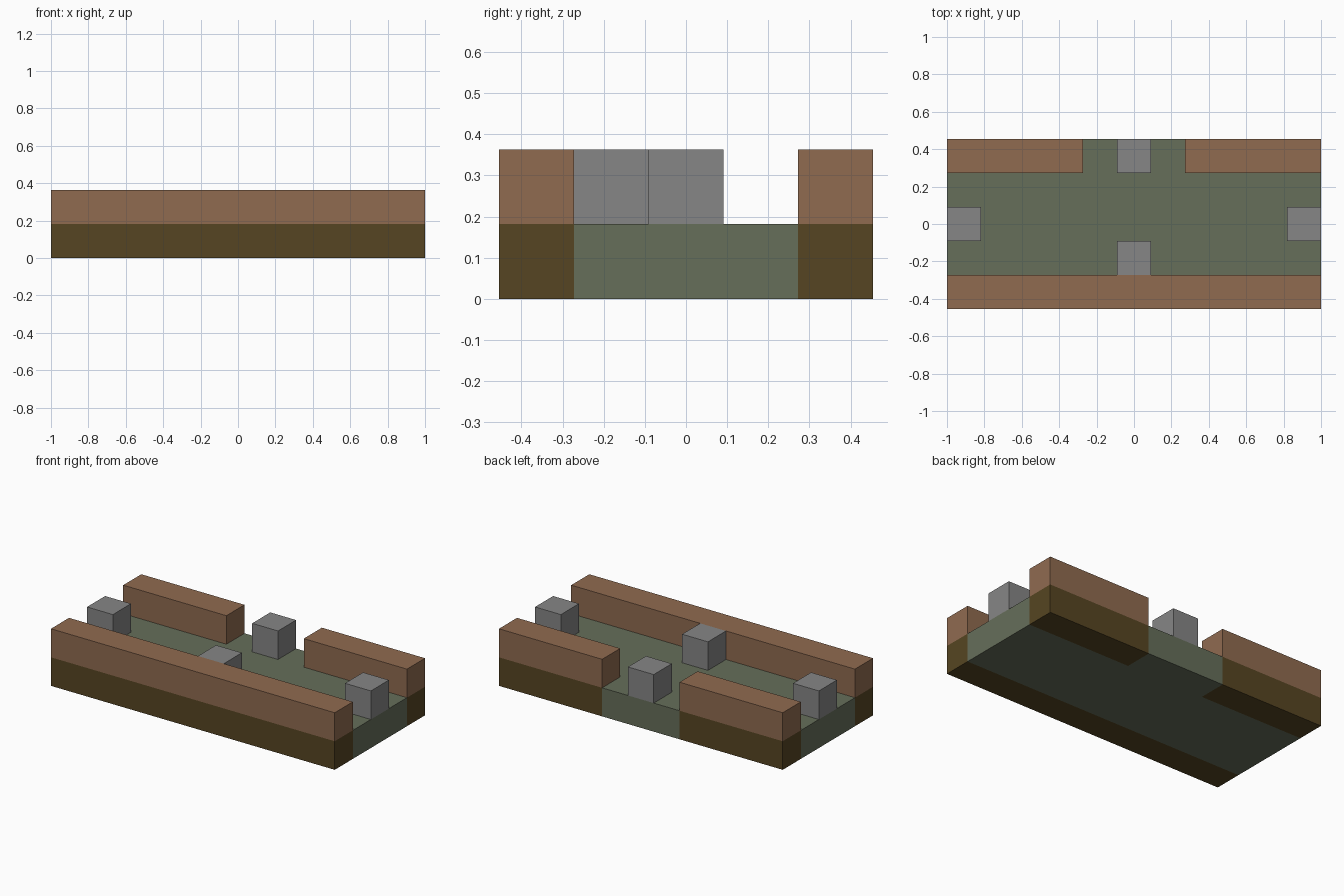
import bpy
import bmesh
from mathutils import Vector

if "Cube" in bpy.data.objects:
    bpy.data.objects.remove(bpy.data.objects["Cube"], do_unlink=True)

U = 2 / 11  # one block


def material(name, srgb):
    linear = [((c / 255 + 0.055) / 1.055) ** 2.4 for c in srgb]
    mat = bpy.data.materials.new(name)
    mat.use_nodes = True
    mat.diffuse_color = (*linear, 1)
    bsdf = mat.node_tree.nodes["Principled BSDF"]
    bsdf.inputs["Base Color"].default_value = (*linear, 1)
    bsdf.inputs["Roughness"].default_value = 0.9
    return mat


brick = material("brick brown", (144, 107, 80))
earth = material("dark earth", (86, 69, 34))
moss = material("moss green", (102, 110, 90))
stone = material("stone grey", (134, 134, 134))


def box(name, low, high, mat):
    """Box between two corners given in blocks."""
    low, high = Vector(low) * U, Vector(high) * U
    bm = bmesh.new()
    bmesh.ops.create_cube(bm, size=1)
    for v in bm.verts:
        v.co = Vector([low[i] + (v.co[i] + 0.5) * (high[i] - low[i]) for i in range(3)])
    mesh = bpy.data.meshes.new(name)
    bm.to_mesh(mesh)
    bm.free()
    mesh.materials.append(mat)
    obj = bpy.data.objects.new(name, mesh)
    bpy.context.collection.objects.link(obj)
    return obj


# Floor with the doorway gap at the back
box("floor", (-5.5, -1.5, 0), (5.5, 1.5, 1), moss)
box("doorway_floor", (-1.5, 1.5, 0), (1.5, 2.5, 1), moss)

# Walls: earth footing below, brick above
walls = {
    "front_wall": ((-5.5, -2.5), (5.5, -1.5)),
    "back_wall_right": ((-5.5, 1.5), (-1.5, 2.5)),
    "back_wall_left": ((1.5, 1.5), (5.5, 2.5)),
}
for name, (low, high) in walls.items():
    box(name + "_footing", (*low, 0), (*high, 1), earth)
    box(name, (*low, 1), (*high, 2), brick)

# Stone posts, one at the middle of each side
posts = {"right": (-5, 0), "left": (5, 0), "front": (0, -1), "back": (0, 2)}
for side, (x, y) in posts.items():
    box(side + "_post", (x - 0.5, y - 0.5, 1), (x + 0.5, y + 0.5, 2), stone)
